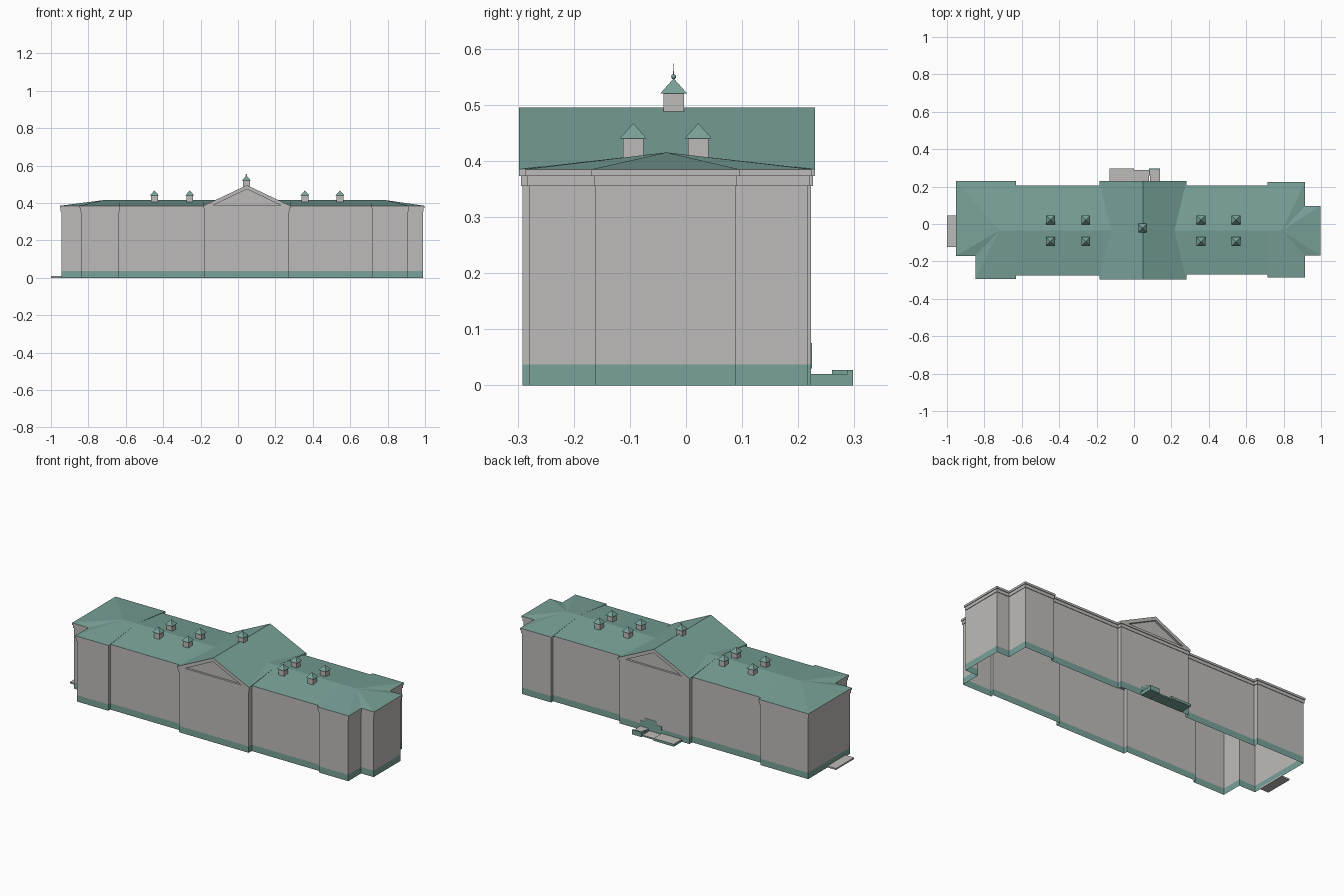
import bpy, bmesh, math
from mathutils import Vector

if "Cube" in bpy.data.objects:
    bpy.data.objects.remove(bpy.data.objects["Cube"])


def material(name, rgb):
    m = bpy.data.materials.new(name)
    m.diffuse_color = (*rgb, 1)
    m.use_nodes = True
    m.node_tree.nodes["Principled BSDF"].inputs["Base Color"].default_value = m.diffuse_color
    return m


STONE = material("warm grey stone", (0.51, 0.50, 0.48))
TEAL = material("teal", (0.19, 0.36, 0.32))


def build(name, bm, rule=None, mats=(STONE, TEAL)):
    """Turn a bmesh into an object; rule(face) picks the material index."""
    bm.normal_update()
    if rule:
        for f in bm.faces:
            f.material_index = rule(f)
    me = bpy.data.meshes.new(name)
    bm.to_mesh(me)
    bm.free()
    for m in mats:
        me.materials.append(m)
    ob = bpy.data.objects.new(name, me)
    bpy.context.collection.objects.link(ob)
    return ob


def box(name, x, y, z, rule=None, mats=(STONE, TEAL)):
    bm = bmesh.new()
    bmesh.ops.create_cube(bm, size=1)
    for v in bm.verts:
        v.co = [r[0] + (c + 0.5) * (r[1] - r[0]) for c, r in zip(v.co, (x, y, z))]
    return build(name, bm, rule, mats)


def cone(name, x, y, z0, z1, r, sides, mat):
    bm = bmesh.new()
    bmesh.ops.create_cone(bm, cap_ends=True, segments=sides, radius1=r, radius2=0, depth=z1 - z0)
    turn = math.pi / 4
    for v in bm.verts:
        px, py, pz = v.co
        a = math.atan2(py, px)
        # put the corners of a square base on the diagonals
        if sides == 4:
            a = (math.floor(a / (math.pi / 2) + 0.01)) * math.pi / 2 + turn
        d = math.hypot(px, py)
        v.co = (x + d * math.cos(a), y + d * math.sin(a), pz + (z0 + z1) / 2)
    return build(name, bm, None, (mat,))


# Eave outline of the whole building, counter-clockwise
OUT = [(-.952, -.17), (-.847, -.17), (-.847, -.293), (-.63, -.293), (-.63, -.275),
       (-.185, -.275), (-.185, -.298), (.28, -.298), (.28, -.27), (.713, -.27),
       (.713, -.287), (.915, -.287), (.915, -.168), (.996, -.168), (.996, .095),
       (.915, .095), (.915, .224), (.713, .224), (.713, .205), (.28, .205),
       (.28, .23), (-.185, .23), (-.185, .205), (-.63, .205), (-.63, .23), (-.952, .23)]
N = len(OUT)
EAVE = 0.385


def inset(d):
    pts = []
    for i in range(N):
        a, b, c = (Vector(OUT[(i + k) % N]) for k in (-1, 0, 1))
        e, f = (b - a).normalized(), (c - b).normalized()
        pts.append(b + d * (Vector((-e.y, e.x)) + Vector((-f.y, f.x))))
    return pts


# Walls: open-bottomed skin with plinth band and stepped cornice
bm = bmesh.new()
rings = []
for d, z in [(.007, 0), (.007, .037), (.007, .355), (.004, .355),
             (.004, .373), (0, .373), (0, EAVE)]:
    rings.append([bm.verts.new((p.x, p.y, z)) for p in inset(d)])
for lo, hi in zip(rings, rings[1:]):
    for i in range(N):
        j = (i + 1) % N
        bm.faces.new((lo[i], lo[j], hi[j], hi[i]))
build("walls", bm, lambda f: int(f.calc_center_median().z < .03))

# Hipped roof: every eave edge rises to the nearest part of the ridge
bm = bmesh.new()
eave = [bm.verts.new((x, y, EAVE)) for x, y in OUT]
ridge = {}


def ridge_vert(x):
    x = min(max(x, -.72), .79)
    if x not in ridge:
        ridge[x] = bm.verts.new((x, -.035, .415))
    return ridge[x]


for i in range(N):
    a, b = eave[i], eave[(i + 1) % N]
    ra, rb = ridge_vert(a.co.x), ridge_vert(b.co.x)
    bm.faces.new((a, b, rb) if ra is rb else (a, b, rb, ra))
build("hipped_roof", bm, None, (TEAL,))

# Central gable: chevron extruded front to back, teal on top
MID = .0475
chevron = [(-.185, EAVE), (-.138, EAVE), (MID, .474), (.233, EAVE), (.28, EAVE), (MID, .495)]
bm = bmesh.new()
front = [bm.verts.new((x, -.298, z)) for x, z in chevron]
back = [bm.verts.new((x, .23, z)) for x, z in chevron]
for i in range(6):
    j = (i + 1) % 6
    bm.faces.new((front[i], back[i], back[j], front[j]))
for q in ((0, 1, 2, 5), (2, 3, 4, 5)):
    bm.faces.new([front[k] for k in q])
    bm.faces.new([back[k] for k in reversed(q)])
bmesh.ops.recalc_face_normals(bm, faces=bm.faces)
build("gable_roof", bm, lambda f: int(f.normal.z > .5))

# Recessed pediment panels and cornice ledge behind them
for name, y in (("front", -.286), ("back", .218)):
    bm = bmesh.new()
    tri = [bm.verts.new((x, y, z)) for x, z in ((-.15, EAVE), (.245, EAVE), (MID, .48))]
    bm.faces.new(tri if y < 0 else tri[::-1])
    build(name + "_pediment_panel", bm, None, (STONE,))
    y0, y1 = sorted((y, -.298 if y < 0 else .23))
    box(name + "_pediment_ledge", (-.18, .275), (y0, y1), (.38, .3865), None, (STONE,))


# Roof turrets: square shaft with pyramid cap
def turret(name, x, y, z0, z1):
    box(name + "_shaft", (x - .018, x + .018), (y - .018, y + .018), (z0, z1), None, (STONE,))
    cone(name + "_cap", x, y, z1, z1 + .027, .024 * math.sqrt(2), 4, TEAL)


for x in (-.447, -.258, .358, .545):
    for y in (-.094, .022):
        turret("roof_turret", x, y, .395, .44)

# Central cupola with ball and spike
turret("cupola", .045, -.022, .485, .52)
bm = bmesh.new()
bmesh.ops.create_uvsphere(bm, u_segments=10, v_segments=6, radius=.0045)
bmesh.ops.translate(bm, verts=bm.verts, vec=(.045, -.022, .55))
build("finial_ball", bm, None, (TEAL,))
cone("finial_spike", .045, -.022, .545, .577, .0014, 6, STONE)


# Back entrance: stepped terrace with teal sides and parapets
def top_stone(f):
    return int(f.normal.z < .5)


box("back_terrace", (-.13, 0), (.222, .298), (0, .014), top_stone)
box("back_landing", (0, .08), (.222, .288), (0, .008), top_stone)
box("back_porch", (.085, .14), (.222, .29), (0, .02), top_stone)
box("porch_parapet", (.08, .14), (.288, .298), (0, .027), None, (TEAL,))
box("porch_side_wall", (.08, .086), (.26, .298), (0, .027), None, (TEAL,))

# Teal surround of the back door
for x0, x1, z in ((0, .14, .055), (.03, .11, .075)):
    box("back_door_surround", (x0, x1), (.221, .2245), (.03, z), None, (TEAL,))

# Thin step at the left end
box("left_end_step", (-1, -.944), (-.122, .045), (0, .009), None, (STONE,))
